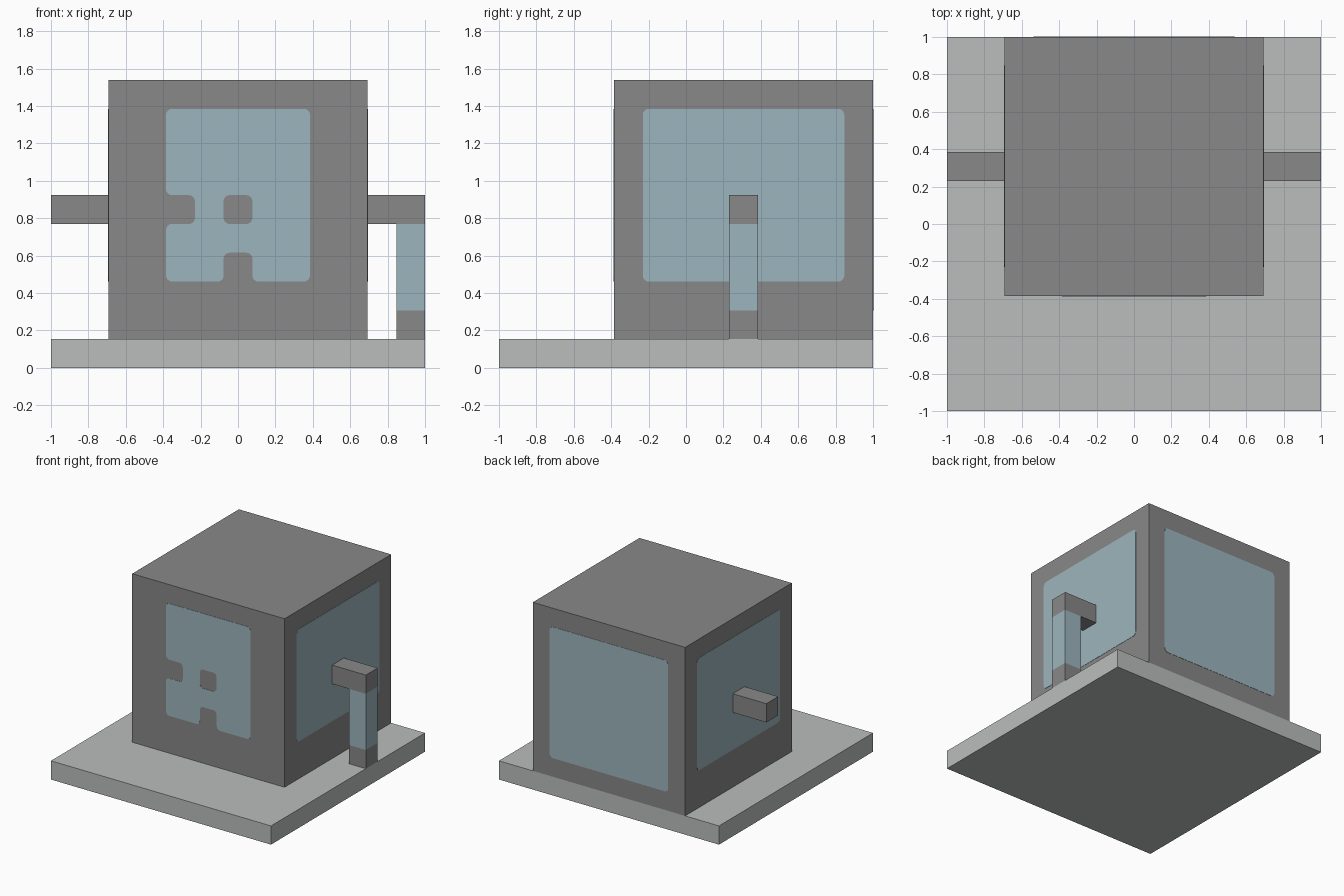
import bpy, bmesh
from math import pi
from mathutils import Matrix, Vector

cube = bpy.data.objects.get("Cube")
if cube:
    bpy.data.objects.remove(cube, do_unlink=True)

U = 2 / 13  # block unit: the whole model sits on this grid


def material(name, rgb):
    m = bpy.data.materials.new(name)
    m.use_nodes = True
    m.diffuse_color = (*rgb, 1)
    m.node_tree.nodes["Principled BSDF"].inputs["Base Color"].default_value = (*rgb, 1)
    return m


GREY = material("dark grey", (0.246, 0.246, 0.246))
PALE = material("pale grey", (0.497, 0.515, 0.515))
BLUE = material("dusty blue", (0.332, 0.462, 0.509))


def add(name, mesh, *mats):
    for m in mats:
        mesh.materials.append(m)
    ob = bpy.data.objects.new(name, mesh)
    bpy.context.collection.objects.link(ob)
    return ob


def box(name, lo, hi, *mats, band=None):
    """Box between two grid corners; an optional height starts a second colour."""
    lo, hi = Vector(lo) * U, Vector(hi) * U
    bm = bmesh.new()
    bmesh.ops.create_cube(bm, size=1)
    bmesh.ops.scale(bm, vec=hi - lo, verts=bm.verts)
    bmesh.ops.translate(bm, vec=(lo + hi) / 2, verts=bm.verts)
    if band:
        bmesh.ops.bisect_plane(bm, geom=bm.verts[:] + bm.edges[:] + bm.faces[:],
                               plane_co=(0, 0, band * U), plane_no=(0, 0, 1))
        for f in bm.faces:
            f.material_index = int(f.calc_center_median().z > band * U)
    mesh = bpy.data.meshes.new(name)
    bm.to_mesh(mesh)
    bm.free()
    return add(name, mesh, *mats)


def rounded(points, r=0.2, steps=4):
    """Round every corner of a closed outline."""
    out = []
    pts = [Vector(p) for p in points]
    for i, p in enumerate(pts):
        a = p + (pts[i - 1] - p).normalized() * r
        b = p + (pts[(i + 1) % len(pts)] - p).normalized() * r
        centre = a + b - p
        for k in range(steps + 1):
            d = a.lerp(b, k / steps) - centre
            out.append(centre + d.normalized() * r)
    return out


def rect(x0, z0, x1, z1):
    return [(x0, z0), (x1, z0), (x1, z1), (x0, z1)]


def panel(name, outlines, place, turn):
    """Thin plate from filled outlines, stood upright and turned to its wall."""
    curve = bpy.data.curves.new(name, "CURVE")
    curve.dimensions = "2D"
    curve.fill_mode = "BOTH"
    curve.extrude = 0.002
    for outline in outlines:
        pts = rounded(outline)
        s = curve.splines.new("POLY")
        s.points.add(len(pts) - 1)
        for sp, p in zip(s.points, pts):
            sp.co = (p.x * U, p.y * U, 0, 1)
        s.use_cyclic_u = True
    tmp = bpy.data.objects.new(name + "_outline", curve)
    bpy.context.collection.objects.link(tmp)
    dg = bpy.context.evaluated_depsgraph_get()
    mesh = bpy.data.meshes.new_from_object(tmp.evaluated_get(dg))
    bpy.data.objects.remove(tmp, do_unlink=True)
    mesh.transform(Matrix.Translation(Vector(place) * U)
                   @ Matrix.Rotation(turn, 4, "Z") @ Matrix.Rotation(pi / 2, 4, "X"))
    mesh.materials.clear()
    for f in mesh.polygons:
        f.material_index = 0
    return add(name, mesh, BLUE)


# Base slab and cube body
box("base", (-6.5, -6.5, 0), (6.5, 6.5, 1), PALE)
box("body", (-4.5, -2.5, 1), (4.5, 6.5, 10), GREY)

# Stub arms, and the banded leg hanging from the left one
box("left_arm", (4.5, 1.5, 5), (6.5, 2.5, 6), GREY)
box("right_arm", (-6.5, 1.5, 5), (-4.5, 2.5, 6), GREY)
box("leg", (5.5, 1.5, 1), (6.5, 2.5, 5), GREY, BLUE, band=2)

# Front panel with side notch, bottom notch and square hole
front = [(-2.5, 3), (-0.5, 3), (-0.5, 4), (0.5, 4), (0.5, 3), (2.5, 3),
         (2.5, 9), (-2.5, 9), (-2.5, 6), (-1.5, 6), (-1.5, 5), (-2.5, 5)]
panel("front_panel", [front, rect(-0.5, 5, 0.5, 6)], (0, -2.5, 0), 0)

# Plain panels on the other walls
panel("left_panel", [rect(-3.5, 3, 3.5, 9)], (4.5, 2, 0), pi / 2)
panel("right_panel", [rect(-3.5, 3, 3.5, 9)], (-4.5, 2, 0), -pi / 2)
panel("back_panel", [rect(-3.5, 2, 3.5, 9)], (0, 6.5, 0), pi)
